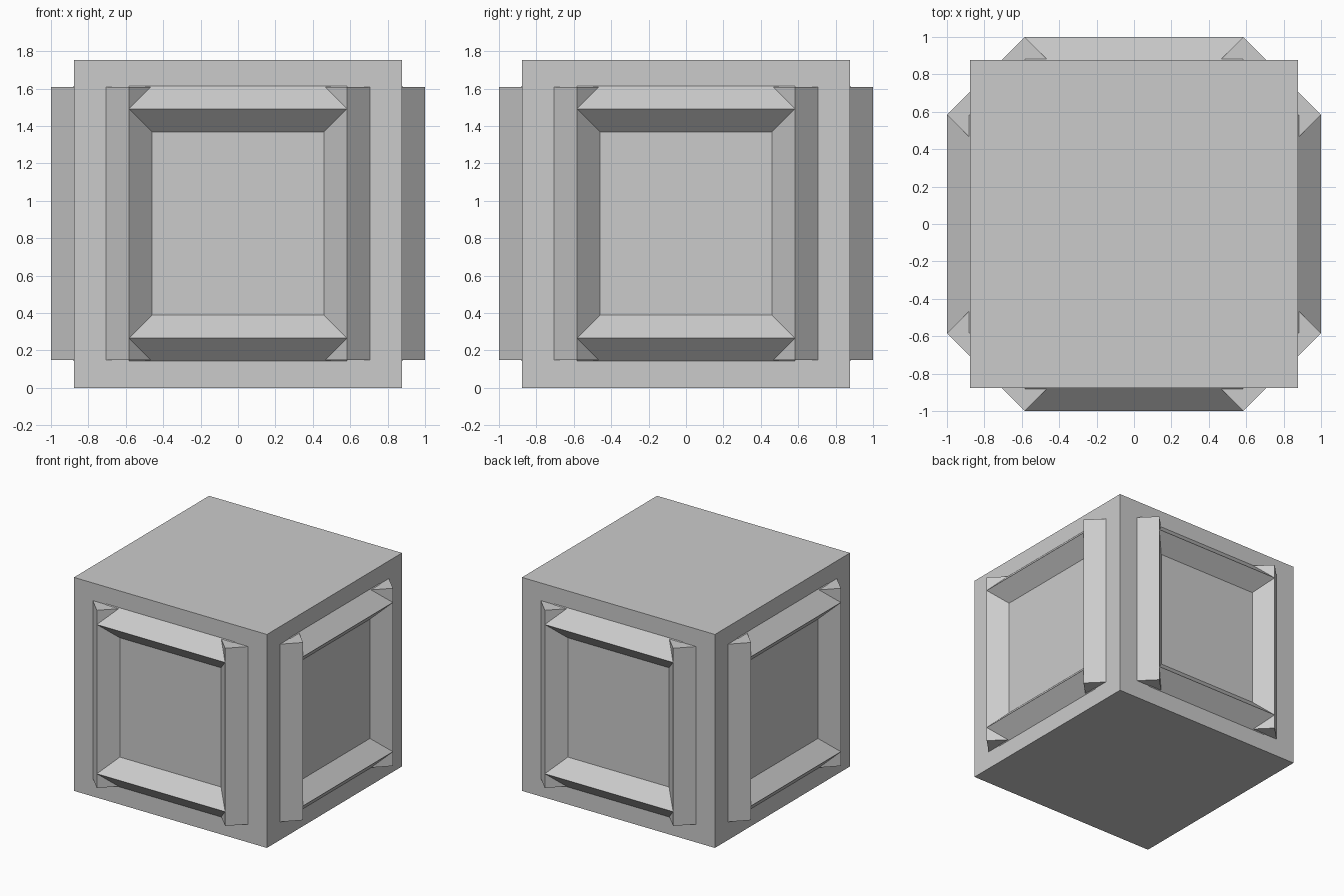
import bpy
from math import radians, sqrt
from mathutils import Matrix, Vector

if "Cube" in bpy.data.objects:
    bpy.data.objects.remove(bpy.data.objects["Cube"])

HALF = 0.877            # half size of the crate body
R = 0.123               # half diagonal of the square trim bars
MID = 0.879             # height of the trim frame centre


def add_box(name, size, matrix):
    bpy.ops.mesh.primitive_cube_add(size=1)
    ob = bpy.context.object
    ob.name = name
    ob.data.transform(Matrix.Diagonal((*size, 1)))
    ob.matrix_world = matrix
    return ob


# Crate body
add_box("crate_body", (2 * HALF,) * 3, Matrix.Translation((0, 0, HALF)))

# Square bars turned on edge, half sunk into each of the four sides
side = R * sqrt(2)
for i, face in enumerate(("front", "right", "back", "left")):
    turn = Matrix.Rotation(radians(90 * i), 4, 'Z')
    for s, (vert, horiz) in ((-1, ("left", "lower")), (1, ("right", "upper"))):
        # Upright bar
        add_box(f"{face}_{vert}_trim", (side, side, 1.46),
                turn @ Matrix.Translation(Vector((s * 0.583, -HALF, MID)))
                @ Matrix.Rotation(radians(45), 4, 'Z'))
        # Cross bar
        add_box(f"{face}_{horiz}_trim", (1.166, side, side),
                turn @ Matrix.Translation(Vector((0, -HALF, MID + s * 0.613)))
                @ Matrix.Rotation(radians(45), 4, 'X'))
